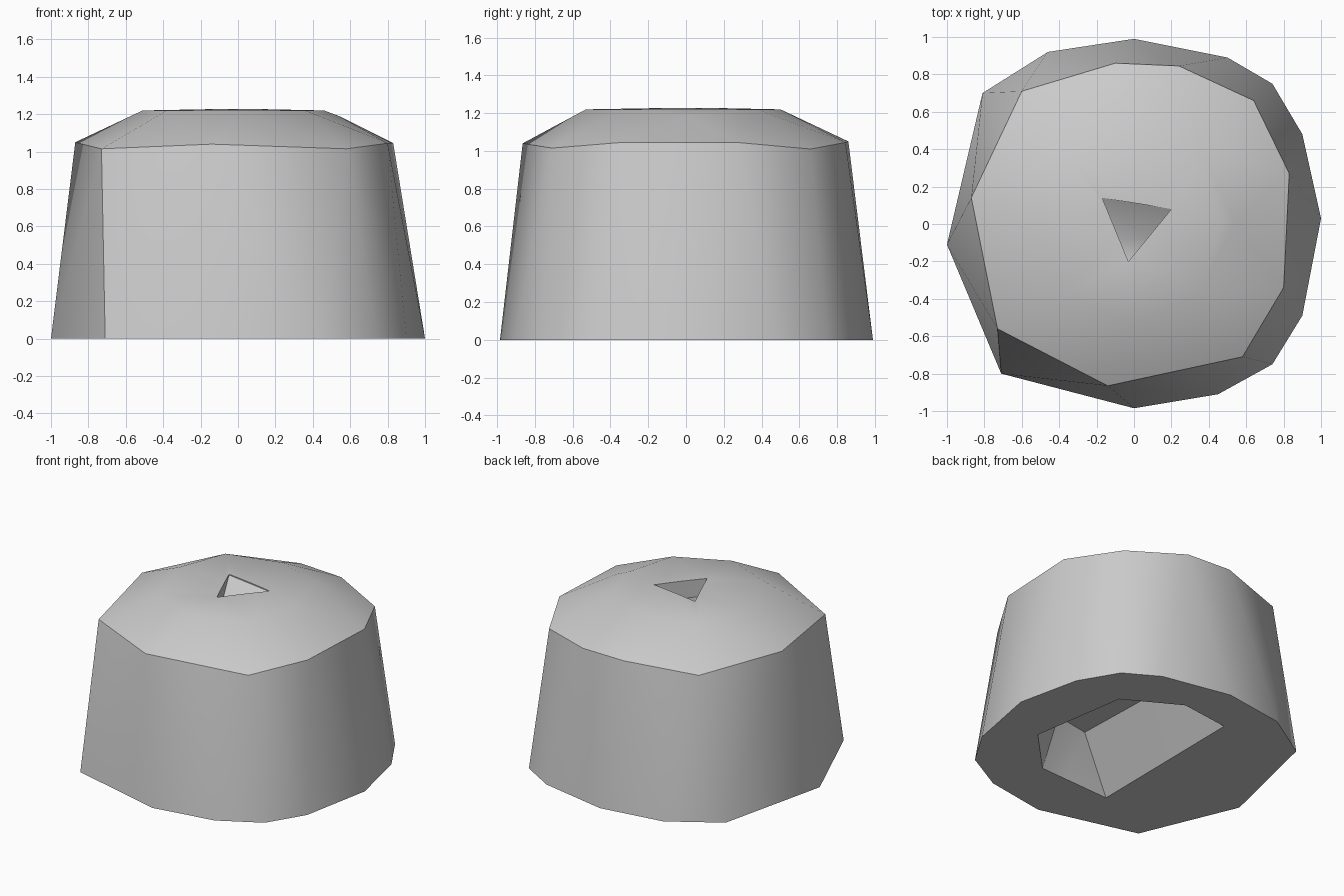
import bpy, bmesh
from math import radians

cube = bpy.data.objects.get("Cube")
if cube:
    bpy.data.objects.remove(cube, do_unlink=True)

grey = bpy.data.materials.new("plain_grey")
grey.use_nodes = True
grey.diffuse_color = (0.6, 0.6, 0.6, 1)
grey.node_tree.nodes["Principled BSDF"].inputs["Base Color"].default_value = (0.6, 0.6, 0.6, 1)


def hull(name, points):
    """Convex solid through the given points."""
    bm = bmesh.new()
    for p in points:
        bm.verts.new(p)
    res = bmesh.ops.convex_hull(bm, input=bm.verts)
    spare = {g for g in res["geom_interior"] + res["geom_unused"]
             if isinstance(g, bmesh.types.BMVert) and g.is_valid and not g.link_faces}
    bmesh.ops.delete(bm, geom=list(spare), context="VERTS")
    bmesh.ops.recalc_face_normals(bm, faces=bm.faces)
    mesh = bpy.data.meshes.new(name)
    bm.to_mesh(mesh)
    bm.free()
    mesh.materials.append(grey)
    obj = bpy.data.objects.new(name, mesh)
    bpy.context.collection.objects.link(obj)
    return obj


def level(outline, z):
    return [(x, y, z) for x, y in outline]


def cut(body, cutter):
    bpy.context.view_layer.objects.active = body
    mod = body.modifiers.new("cut", "BOOLEAN")
    mod.operation = "DIFFERENCE"
    mod.solver = "EXACT"
    mod.object = cutter
    bpy.ops.object.modifier_apply(modifier=mod.name)
    bpy.data.objects.remove(cutter, do_unlink=True)


# Body: irregular base outline, narrower rim, bevelled crown
base = [(0, .99), (.5, .89), (.74, .75), (.9, .48), (1, .03), (.9, -.49), (.74, -.75),
        (.45, -.91), (0, -.985), (-.71, -.8), (-1, -.11), (-.81, .7), (-.46, .92)]
rim = [(-.1, .86, 1.05), (.24, .845, 1.045), (.64, .66, 1.01), (.83, .27, 1.045),
       (.8, -.34, 1.045), (.58, -.71, 1.015), (-.14, -.865, 1.04), (-.73, -.56, 1.015),
       (-.87, .14, 1.05), (-.6, .71, 1.02)]
crown = [(0, .5), (.36, .38), (.46, 0), (.36, -.36), (0, -.53), (-.38, -.38), (-.51, .05), (-.38, .4)]
body = hull("body", level(base, 0) + rim + level(crown, 1.22) + [(.54, .02, 1.19), (0, .03, 1.23)])

# Underside recess: one long straight side, sloping in to a flat roof
mouth = [(.64, -.23), (.53, .48), (.14, .7), (-.24, .65), (-.25, -.58), (.33, -.55)]
roof = [(.03, -.47), (.3, -.42), (.5, -.1), (.42, .35), (.12, .52), (.0, .48)]
cut(body, hull("recess_cutter", level(mouth, -.01) + level(roof, .35)))

# Crown notch: ramp falling forward into a small triangular pocket
a, b, c, d, e = (-.17, .14), (.2, .08), (-.03, -.2), (.07, -.08), (-.08, -.08)
cut(body, hull("notch_cutter", level((a, b), 1.22) + level((a, b, c), 1.26) + level((c, d, e), 1.1)))

bpy.ops.object.select_all(action="DESELECT")
body.select_set(True)
bpy.context.view_layer.objects.active = body
bpy.ops.object.shade_smooth_by_angle(angle=radians(32))
